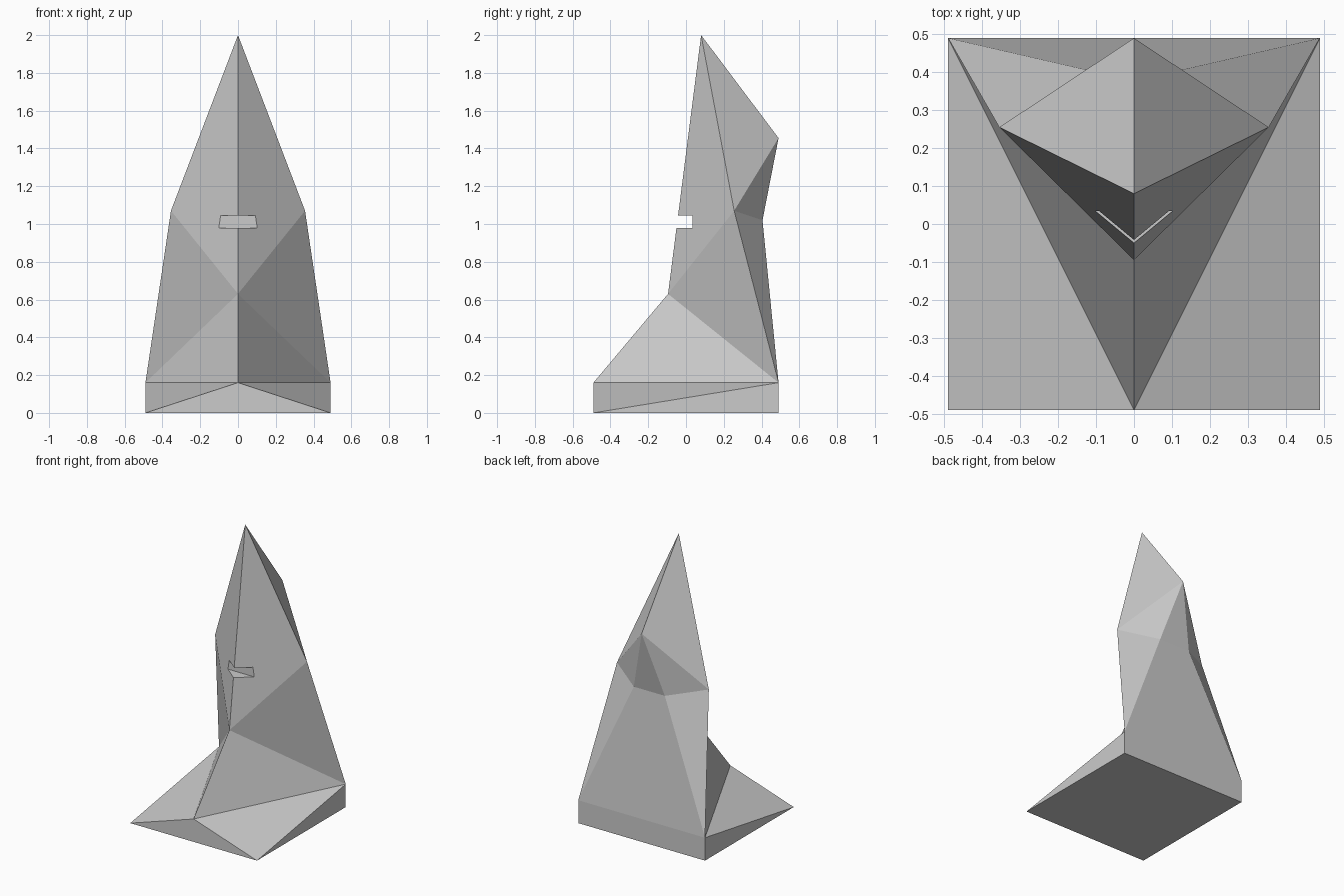
import bpy, bmesh

if "Cube" in bpy.data.objects:
    bpy.data.objects.remove(bpy.data.objects["Cube"])

# Right half of the faceted figure, named corner points
P = {
    "apex": (0, 0.08, 2.0), "waist": (0, -0.095, 0.63), "toe": (0, -0.49, 0.16),
    "shoulder": (0.355, 0.255, 1.07), "heel": (0.49, 0.49, 0.16),
    "nape": (0, 0.49, 1.455), "neck": (0.12, 0.405, 1.02), "neck_mid": (0, 0.405, 1.02),
    "heel_mid": (0, 0.49, 0.16), "foot_f": (0.49, -0.49, 0), "foot_b": (0.49, 0.49, 0),
    "foot_fm": (0, -0.49, 0), "foot_bm": (0, 0.49, 0),
}
FACES = [
    "apex waist shoulder", "apex shoulder nape",               # hood
    "waist heel shoulder", "waist toe heel",                   # robe front
    "nape shoulder neck", "nape neck neck_mid",                # under the hood
    "shoulder heel neck", "neck heel heel_mid neck_mid",       # robe back
    "toe foot_fm foot_f", "toe foot_f heel",                   # base front
    "foot_f foot_b heel", "heel foot_b foot_bm heel_mid",      # base side and back
    "foot_fm foot_bm foot_b foot_f",                           # underside
]

bm = bmesh.new()
v = {name: bm.verts.new(co) for name, co in P.items()}
for f in FACES:
    bm.faces.new([v[n] for n in f.split()])

# Mirror to the left half and close the seam
geom = bm.verts[:] + bm.edges[:] + bm.faces[:]
bmesh.ops.mirror(bm, geom=geom, axis='X', merge_dist=0.0001)
bmesh.ops.remove_doubles(bm, verts=bm.verts[:], dist=0.0001)
bmesh.ops.recalc_face_normals(bm, faces=bm.faces[:])
mesh = bpy.data.meshes.new("hooded_figure")
bm.to_mesh(mesh)
bm.free()
figure = bpy.data.objects.new("hooded_figure", mesh)
bpy.context.collection.objects.link(figure)

# Slot cut straight across the front ridge
bpy.ops.mesh.primitive_cube_add(size=1, location=(0, -0.133, 1.0125))
cutter = bpy.context.object
cutter.name = "eye_slot_cutter"
cutter.scale = (0.5, 0.334, 0.065)
cutter.hide_render = True
cutter.display_type = 'WIRE'

cut = figure.modifiers.new("eye_slot", 'BOOLEAN')
cut.operation = 'DIFFERENCE'
cut.solver = 'EXACT'
cut.object = cutter
